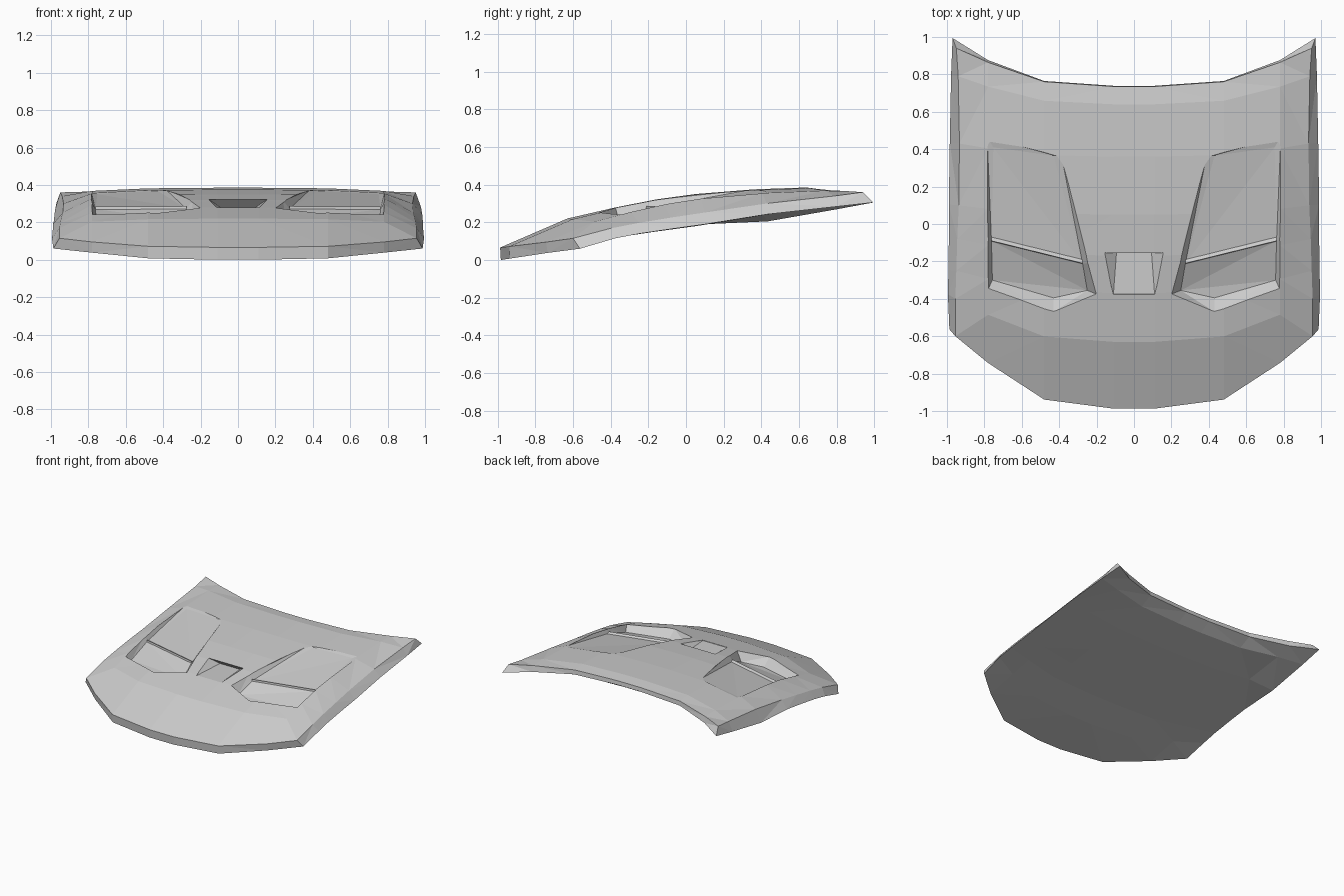
import bpy, bmesh
from mathutils import Vector

cube = bpy.data.objects.get("Cube")
if cube:
    bpy.data.objects.remove(cube)

# One plain grey paint
paint = bpy.data.materials.new("grey_paint")
paint.use_nodes = True
GREY = (0.6, 0.6, 0.6, 1)
paint.diffuse_color = GREY
paint.node_tree.nodes["Principled BSDF"].inputs["Base Color"].default_value = GREY


def add_object(name, bm):
    bmesh.ops.recalc_face_normals(bm, faces=bm.faces)
    mesh = bpy.data.meshes.new(name)
    bm.to_mesh(mesh)
    bm.free()
    mesh.materials.append(paint)
    obj = bpy.data.objects.new(name, mesh)
    bpy.context.collection.objects.link(obj)
    return obj


def hull(name, points, side=1):
    """Convex solid around the points; side=-1 mirrors it to the right."""
    bm = bmesh.new()
    for x, y, z in points:
        bm.verts.new((x * side, y, z))
    result = bmesh.ops.convex_hull(bm, input=bm.verts)
    spare = {v for v in result["geom_interior"] + result["geom_unused"]
             if isinstance(v, bmesh.types.BMVert)}
    bmesh.ops.delete(bm, geom=list(spare), context='VERTS')
    bmesh.ops.dissolve_limit(bm, angle_limit=0.01, verts=bm.verts, edges=bm.edges)
    return add_object(name, bm)


def raised(points, height=0.2):
    return [(x, y, z + height) for x, y, z in points]


def mix(a, b, t):
    return a + (b - a) * t


# Hood cross rows, front to back.
# Top: centre y, centre z, shoulder z, side y, side z, side x.
# Underside: side x, side y, side z, centre z, and a dip on the right side.
ROWS = [
    (-.987, .066, .095, -.6, .115, .955, .987, -.567, .06, 0, 0),
    (-.63, .22, .203, -.40, .168, .955, .995, -.38, .115, .06, 0),
    (-.37, .28, .254, -.25, .197, .95, .992, -.25, .14, .12, 0),
    (-.17, .32, .295, -.08, .225, .945, .99, -.08, .165, .15, 0),
    (.05, .35, .328, .1, .252, .937, .99, .1, .19, .18, 0),
    (.36, .375, .355, .43, .3, .933, .985, .43, .243, .23, .038),
    (.64, .385, .368, .79, .34, .94, .978, .79, .283, .285, .015),
    (.735, .372, .365, .94, .36, .95, .97, .99, .305, .34, 0),
]
# x, blend to side, blend to shoulder
COLUMNS = [(.11, 0, 0), (.48, .125, .2), (.78, .63, 1), (None, 1, 1)]


def row_ring(row):
    yc, zc, z2, ys, zs, xs, bx, by, bz, bc, dip = row
    top, low = [], []
    for x, t, shoulder in COLUMNS:
        y = mix(yc, ys, t)
        top.append((x or xs, y, mix(zc, z2, shoulder) if x else zs))
        low.append((x or bx, y + .004 + (by - ys) * t ** 4, mix(bc, bz, t)))
    right = [(-x, y, z - dip * (x == bx)) for x, y, z in reversed(low)]
    return [(-x, y, z) for x, y, z in reversed(top)] + top + (right + low)[::-1]


def build_hood():
    bm = bmesh.new()
    rings = [[bm.verts.new(p) for p in row_ring(row)] for row in ROWS]
    n = len(rings[0])
    for a, b in zip(rings, rings[1:]):
        for i in range(n):
            j = (i + 1) % n
            bm.faces.new((a[i], a[j], b[j], b[i]))
    for ring in (rings[0], rings[-1]):
        for i in range(n // 2 - 1):
            bm.faces.new((ring[i], ring[i + 1], ring[n - 2 - i], ring[n - 1 - i]))
    # Triangulate so the bent panels stay exact when cut
    bmesh.ops.triangulate(bm, faces=bm.faces)
    return add_object("hood_panel", bm)


hood = build_hood()

# Long recess behind each side vent, and the deep slot in front of it
inner_rim, outer_rim = (.243, -.21, .315), (.787, -.08, .315)
ledge_in, ledge_out = (.275, -.21, .272), (.762, -.09, .27)
recess = [ledge_in, ledge_out, (.43, .365, .368), (.752, .41, .35),
          (.387, .36, .376), (.785, .465, .363), inner_rim, outer_rim]
slot_rim = [(.785, -.36, .255), (.43, -.47, .252), (.2, -.375, .28),
            inner_rim, outer_rim]
slot_floor = [(.757, -.30, .2), (.43, -.395, .195), (.25, -.355, .205),
              ledge_in, ledge_out]

# Centre scoop: level floor running back under an overhanging lip
scoop = [(s * x, y, z) for s in (1, -1) for x, y, z in (
    (.168, -.163, .33), (.112, -.38, .286), (.09, -.105, .277), (.11, -.375, .276))]

cutters = [hull("scoop_cutter", scoop)]
for side in (1, -1):
    cutters.append(hull("recess_cutter", recess + raised(recess[4:]), side))
    cutters.append(hull("slot_cutter", slot_floor + slot_rim + raised(slot_rim), side))

for cutter in cutters:
    cutter.hide_render = True
    cut = hood.modifiers.new("cut", 'BOOLEAN')
    cut.operation = 'DIFFERENCE'
    cut.solver = 'EXACT'
    cut.object = cutter

# Bake the cuts and drop the cutters
bpy.context.view_layer.update()
baked = bpy.data.meshes.new_from_object(
    hood.evaluated_get(bpy.context.evaluated_depsgraph_get()))
hood.modifiers.clear()
hood.data = baked
for cutter in cutters:
    bpy.data.objects.remove(cutter)

# Thin raised lip along the edge between recess and slot
for side, name in ((1, "left_vent_lip"), (-1, "right_vent_lip")):
    points = []
    for p in (ledge_in, ledge_out):
        a = Vector(p)
        points += [a + Vector(d) for d in
                   ((0, -.004, -.012), (0, .026, 0), (0, 0, .014))]
    hull(name, points, side)
